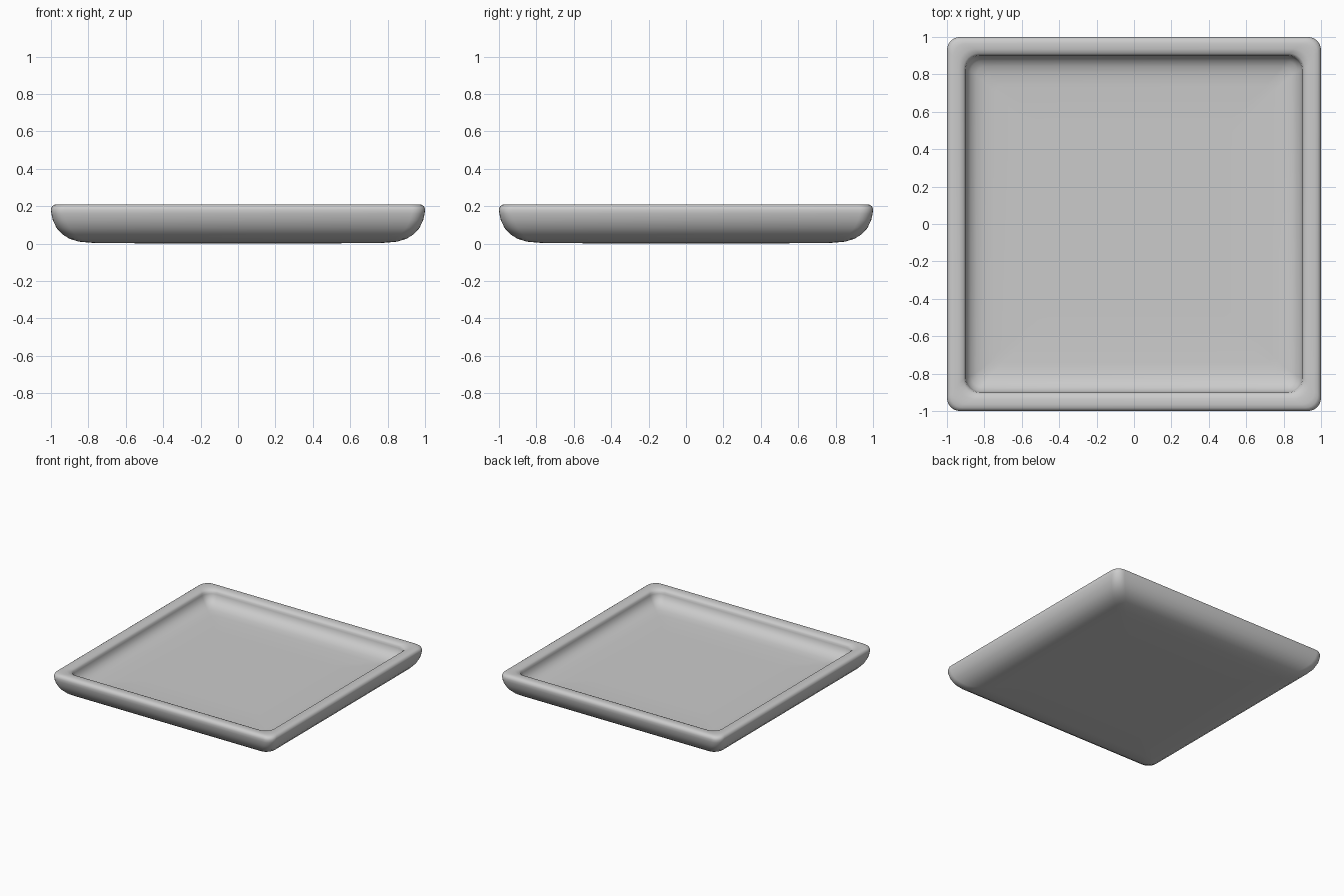
import bpy, bmesh, math

if "Cube" in bpy.data.objects:
    bpy.data.objects.remove(bpy.data.objects["Cube"])

# Cross-section of the tray: (half width, height, corner radius), underside to inner floor
profile = [
    (0.50, 0.001, 0.04), (0.78, 0.004, 0.05), (0.85, 0.010, 0.06),
    (0.90, 0.025, 0.06), (0.94, 0.050, 0.07), (0.97, 0.083, 0.07),
    (0.99, 0.125, 0.07), (0.998, 0.16, 0.07), (1.00, 0.182, 0.07),
    (0.995, 0.198, 0.07), (0.983, 0.207, 0.07), (0.965, 0.21, 0.07),
    (0.935, 0.209, 0.08), (0.912, 0.202, 0.08), (0.902, 0.190, 0.08),
    (0.900, 0.175, 0.08), (0.892, 0.150, 0.07), (0.873, 0.126, 0.06),
    (0.843, 0.107, 0.05), (0.80, 0.096, 0.04), (0.74, 0.091, 0.04),
    (0.50, 0.090, 0.04),
]
STEPS = 6


def rounded_square(bm, half, z, radius):
    ring = []
    for corner in range(4):
        a0 = corner * math.pi / 2
        cx = (half - radius) * (1 if corner in (0, 3) else -1)
        cy = (half - radius) * (1 if corner in (0, 1) else -1)
        for i in range(STEPS + 1):
            a = a0 + i / STEPS * math.pi / 2
            ring.append(bm.verts.new((cx + radius * math.cos(a), cy + radius * math.sin(a), z)))
    return ring


# Tray: loft the rounded squares and close both ends
bm = bmesh.new()
rings = [rounded_square(bm, *p) for p in profile]
for lower, upper in zip(rings, rings[1:]):
    n = len(lower)
    for i in range(n):
        j = (i + 1) % n
        bm.faces.new((lower[i], lower[j], upper[j], upper[i]))
bm.faces.new(list(reversed(rings[0])))
bm.faces.new(rings[-1])
bmesh.ops.recalc_face_normals(bm, faces=bm.faces[:])
for f in bm.faces:
    f.smooth = True

mesh = bpy.data.meshes.new("square_tray")
bm.to_mesh(mesh)
bm.free()
tray = bpy.data.objects.new("square_tray", mesh)
bpy.context.collection.objects.link(tray)
